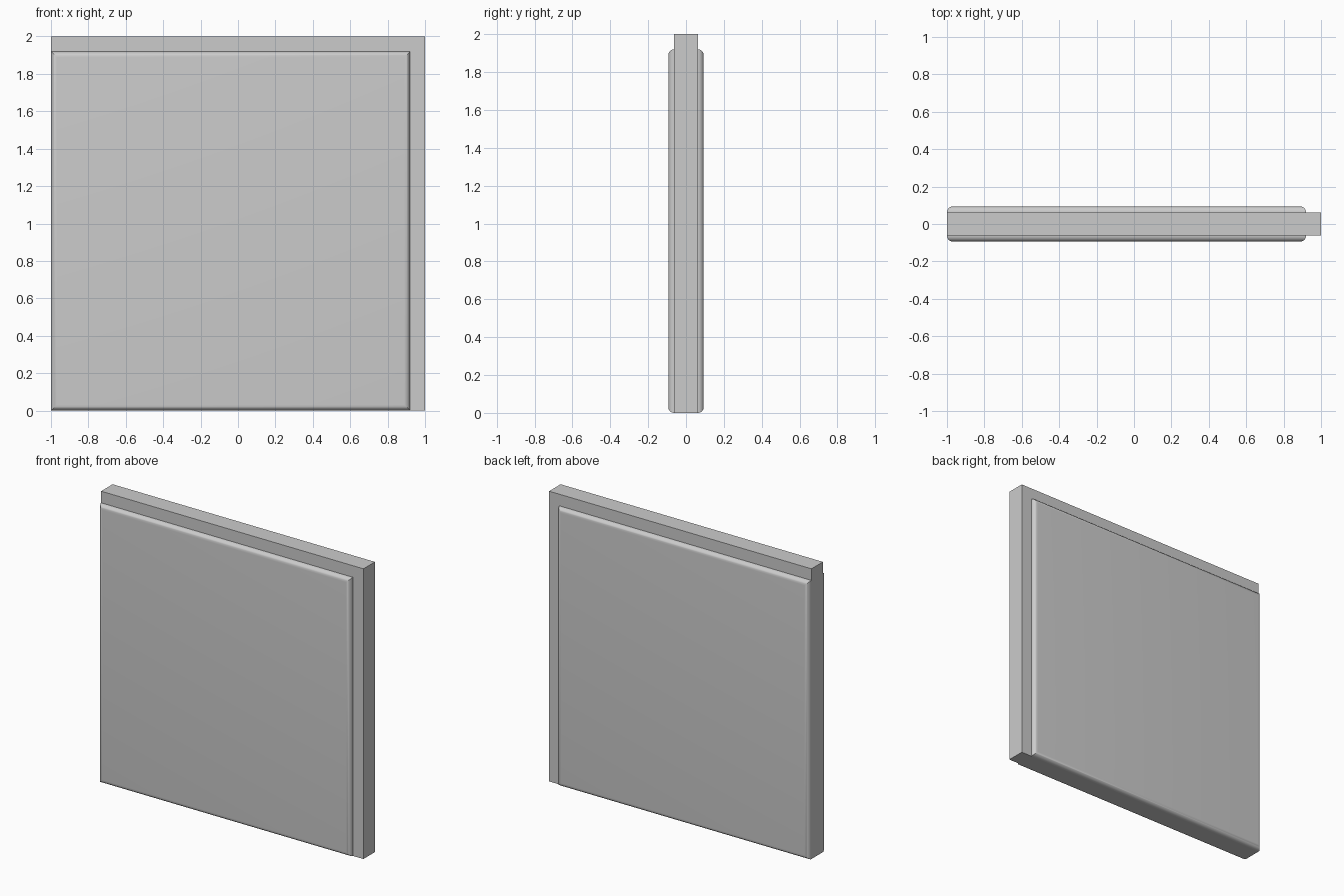
import bpy, bmesh, math

if "Cube" in bpy.data.objects:
    bpy.data.objects.remove(bpy.data.objects["Cube"])

SLAB_Y = 0.0625           # half thickness of the core slab
R = 0.031                 # raised height and edge radius of the panels
X0, X1, Z0, Z1 = -1.0, 0.92, 0.0, 1.92
STEPS = 8


def make_object(name, bm):
    bmesh.ops.recalc_face_normals(bm, faces=bm.faces)
    mesh = bpy.data.meshes.new(name)
    bm.to_mesh(mesh)
    bm.free()
    obj = bpy.data.objects.new(name, mesh)
    bpy.context.collection.objects.link(obj)
    return obj


# Core slab, flush with the panels on the left and bottom
bm = bmesh.new()
bmesh.ops.create_cube(bm, size=1)
for v in bm.verts:
    v.co = (v.co.x * 2, v.co.y * 2 * SLAB_Y, v.co.z * 2 + 1)
make_object("core_slab", bm)


# Raised panels with rounded rims, open where they meet the slab
def raised_panel(name, side):
    bm = bmesh.new()
    rings = []
    for i in range(STEPS + 1):
        a = math.pi / 2 * i / STEPS
        d = R * (1 - math.cos(a))
        y = side * (SLAB_Y + R * math.sin(a))
        rings.append([bm.verts.new(c) for c in (
            (X0 + d, y, Z0 + d), (X1 - d, y, Z0 + d),
            (X1 - d, y, Z1 - d), (X0 + d, y, Z1 - d))])
    for low, high in zip(rings, rings[1:]):
        for k in range(4):
            n = (k + 1) % 4
            bm.faces.new((low[k], low[n], high[n], high[k]))
    cap = bm.faces.new(rings[-1])
    bmesh.ops.recalc_face_normals(bm, faces=bm.faces)
    cap.normal_update()
    flip = cap.normal.y * side < 0
    obj = make_object(name, bm)
    if flip:
        obj.data.flip_normals()
    bpy.ops.object.select_all(action='DESELECT')
    obj.select_set(True)
    bpy.context.view_layer.objects.active = obj
    bpy.ops.object.shade_smooth_by_angle(angle=math.radians(30))


raised_panel("front_panel", -1)
raised_panel("back_panel", 1)
